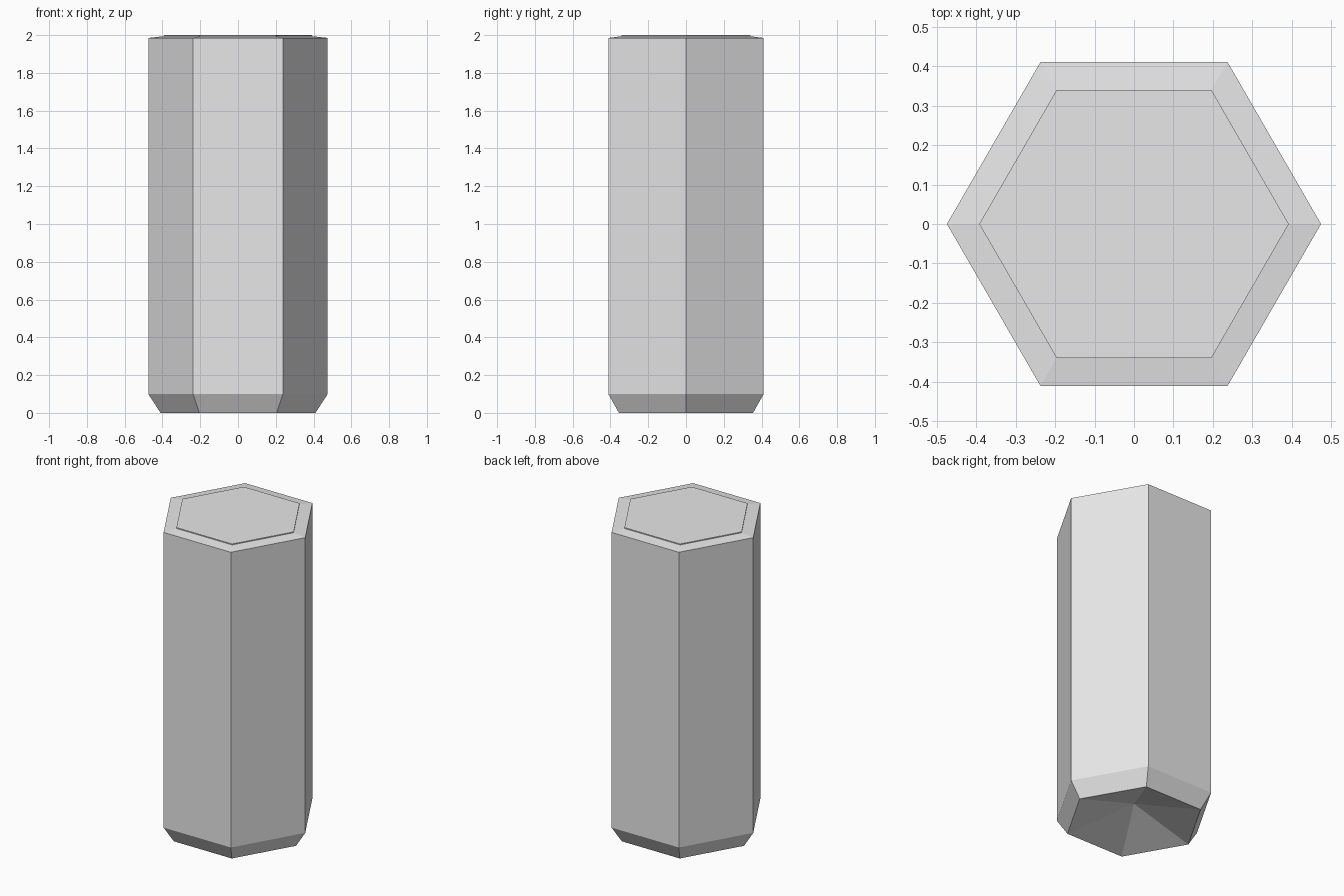
import bpy
import bmesh
from math import cos, sin, pi

cube = bpy.data.objects.get("Cube")
if cube:
    bpy.data.objects.remove(cube, do_unlink=True)

SIDES = 6

grey = bpy.data.materials.new("plain_grey")
grey.use_nodes = True
colour = (0.8, 0.8, 0.8, 1)
grey.diffuse_color = colour
grey.node_tree.nodes["Principled BSDF"].inputs["Base Color"].default_value = colour


def hex_ring(bm, radius, z):
    return [bm.verts.new((radius * cos(2 * pi * i / SIDES),
                          radius * sin(2 * pi * i / SIDES), z))
            for i in range(SIDES)]


def lathe_hex(name, profile, bottom_apex):
    """Stack six-sided rings, with a flat top and a hollow pointed base."""
    bm = bmesh.new()
    rings = [hex_ring(bm, r, z) for r, z in profile]
    for low, high in zip(rings, rings[1:]):
        for i in range(SIDES):
            j = (i + 1) % SIDES
            bm.faces.new((low[i], low[j], high[j], high[i]))
    bm.faces.new(rings[-1])
    apex = bm.verts.new((0, 0, bottom_apex))
    for i in range(SIDES):
        bm.faces.new((rings[0][(i + 1) % SIDES], rings[0][i], apex))
    mesh = bpy.data.meshes.new(name)
    bm.to_mesh(mesh)
    bm.free()
    mesh.materials.append(grey)
    obj = bpy.data.objects.new(name, mesh)
    bpy.context.collection.objects.link(obj)
    return obj


# Chamfered base, straight shaft, sloping rim and slightly raised cap
lathe_hex("hexagonal_column", [
    (0.41, 0),
    (0.475, 0.1),
    (0.475, 1.985),
    (0.393, 1.994),
    (0.393, 2.0),
], bottom_apex=0.12)
